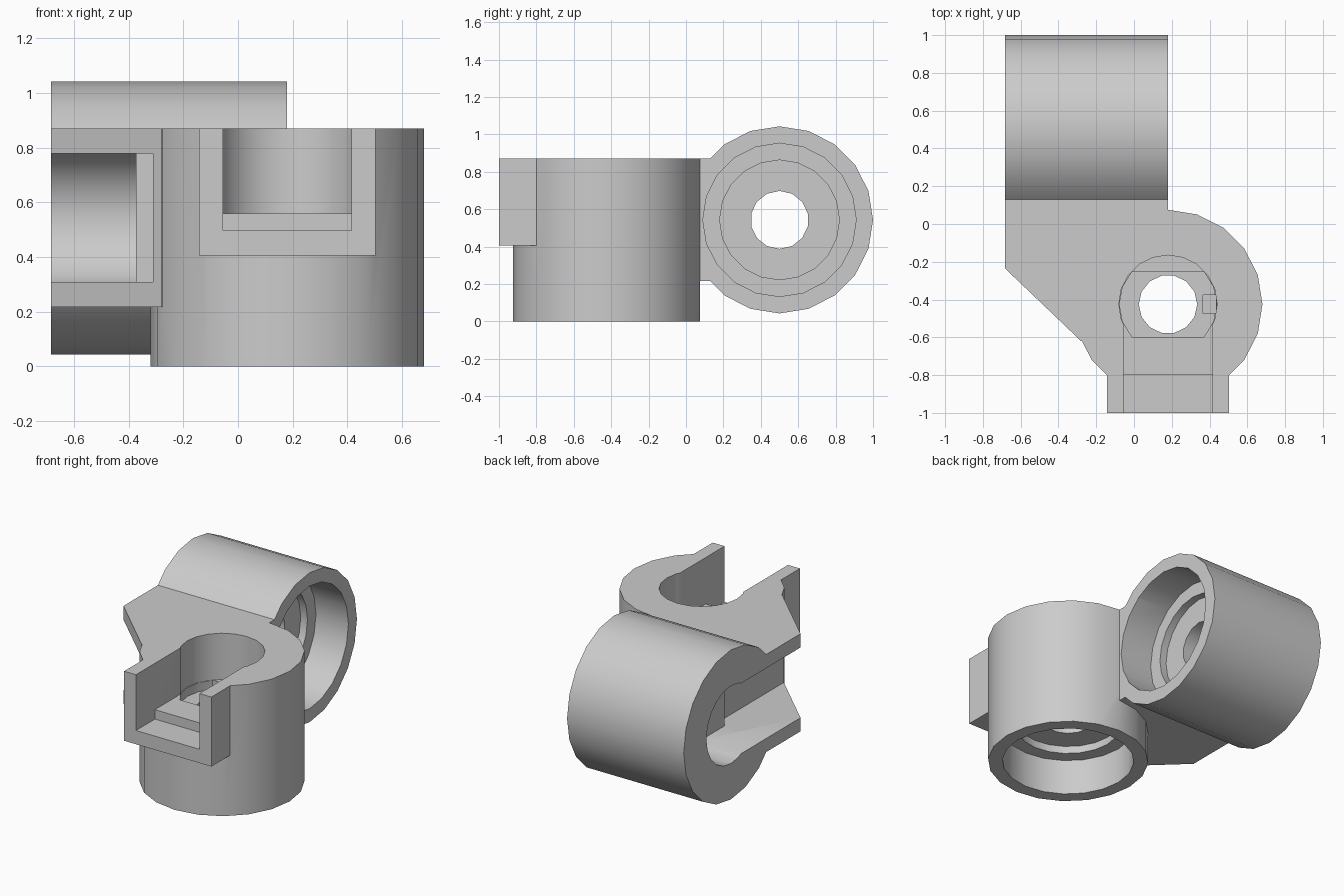
import bpy, bmesh, math
from mathutils import Matrix, Vector

cube = bpy.data.objects.get("Cube")
if cube:
    bpy.data.objects.remove(cube)

grey = bpy.data.materials.new("light grey plastic")
grey.use_nodes = True
grey.diffuse_color = (0.6, 0.6, 0.6, 1)
grey.node_tree.nodes["Principled BSDF"].inputs["Base Color"].default_value = grey.diffuse_color


def add_object(name, bm, place):
    bmesh.ops.recalc_face_normals(bm, faces=bm.faces)
    mesh = bpy.data.meshes.new(name)
    bm.transform(place)
    bm.to_mesh(mesh)
    bm.free()
    mesh.materials.append(grey)
    obj = bpy.data.objects.new(name, mesh)
    bpy.context.collection.objects.link(obj)
    return obj


def prism(name, points, z0, z1, place=Matrix()):
    """Extrude a flat outline from z0 up to z1."""
    bm = bmesh.new()
    face = bm.faces.new([bm.verts.new((x, y, z0)) for x, y in points])
    top = bmesh.ops.extrude_face_region(bm, geom=[face])["geom"]
    bmesh.ops.translate(bm, vec=Vector((0, 0, z1 - z0)),
                        verts=[v for v in top if isinstance(v, bmesh.types.BMVert)])
    return add_object(name, bm, place)


def circle(r, sides=20):
    steps = [math.tau * i / sides for i in range(sides)]
    return [(r * math.cos(a), r * math.sin(a)) for a in steps]


def rect(x0, x1, y0, y1):
    return [(x0, y0), (x1, y0), (x1, y1), (x0, y1)]


def flatted(r, half):
    """Circle outline with two flats across y."""
    w = math.sqrt(r * r - half * half)
    end = math.asin(half / r)
    right = [(r * math.cos(a), r * math.sin(a))
             for a in (end * k / 2 for k in (-1, 0, 1))]
    left = [(-x, -y) for x, y in right]
    return [(w, -half)] + right + [(w, half), (-w, half)] + left + [(-w, -half)]


def combine(target, tool, operation):
    mod = target.modifiers.new("join", "BOOLEAN")
    mod.operation, mod.solver, mod.object = operation, "EXACT", tool
    graph = bpy.context.evaluated_depsgraph_get()
    mesh = bpy.data.meshes.new_from_object(target.evaluated_get(graph))
    target.modifiers.clear()
    target.data = mesh
    bpy.data.objects.remove(tool)


def socket_cutters(place, height, reach):
    """Hollows of one socket: lower bore, shaft hole, upper seat and side slot."""
    z = height
    return [
        prism("lower_bore", circle(0.41), -0.1, 0.24, place),
        prism("inner_bore", circle(0.32), -0.1, 0.29, place),
        prism("shaft_hole", circle(0.155, 14), -0.1, z + 0.1, place),
        prism("seat", circle(0.26), z - 0.31, z + 0.1, place),
        prism("flatted_seat", flatted(0.257, 0.172), z - 0.37, z + 0.1, place),
        prism("key_notch", rect(0.185, 0.255, -0.05, 0.05), z - 0.42, z - 0.3, place),
        prism("slot", rect(-0.235, 0.235, -reach, 0), z - 0.31, z + 0.1, place),
        prism("slot_step", rect(-0.235, 0.235, -reach, -0.375), z - 0.373, z + 0.1, place),
    ]


# Placement of the upright and the sideways socket
upright = Matrix.Translation((0.18, -0.425, 0))
sideways = Matrix.Translation((0.18, 0.5, 0.543)) @ Matrix.Rotation(-math.pi / 2, 4, "Y")

# Solid parts: two barrels, slot mouth and joining web
body = prism("double_socket_bracket", circle(0.5), 0, 0.87, upright)
solids = [
    prism("sideways_barrel", circle(0.5), 0, 0.863, sideways),
    prism("slot_mouth", rect(-0.323, 0.323, -0.575, 0), 0.405, 0.87, upright),
    prism("web", [(-0.683, -0.235), (-0.28, -0.62), (0.18, -0.5), (0.18, 0.5), (-0.683, 0.5)],
          0.217, 0.87),
]
for part in solids:
    combine(body, part, "UNION")

# Hollow both sockets
for cutter in socket_cutters(upright, 0.87, 0.7) + socket_cutters(sideways, 0.863, 1.3):
    combine(body, cutter, "DIFFERENCE")

# Smooth the barrels and keep hard edges
bpy.ops.object.select_all(action="DESELECT")
body.select_set(True)
bpy.context.view_layer.objects.active = body
bpy.ops.object.shade_smooth_by_angle(angle=math.radians(30))
